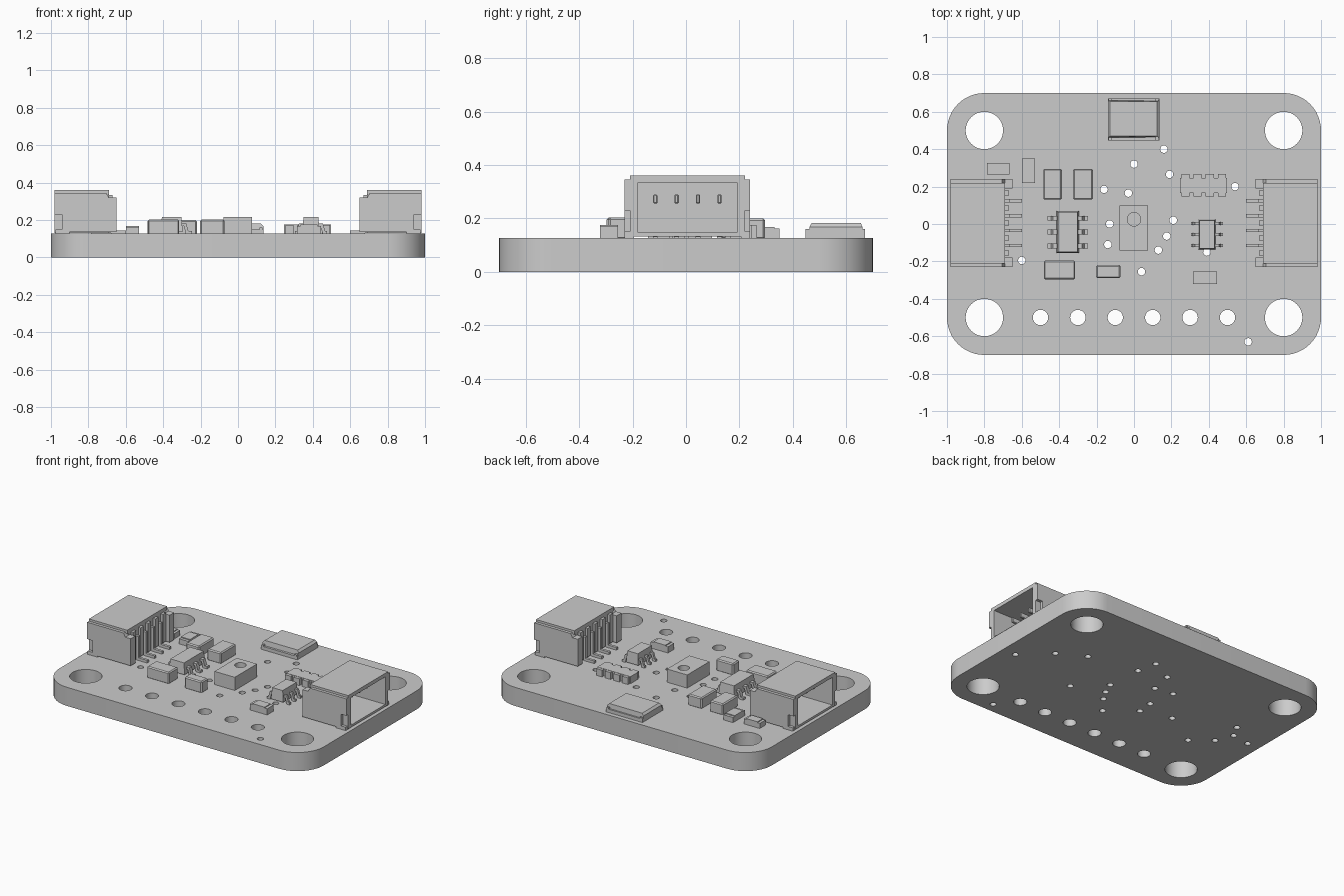
import bpy, bmesh, math
from mathutils import Vector

old = bpy.data.objects.get("Cube")
if old:
    bpy.data.objects.remove(old, do_unlink=True)

grey = bpy.data.materials.new("neutral grey")
grey.use_nodes = True
grey.diffuse_color = (0.6, 0.6, 0.6, 1)
grey.node_tree.nodes["Principled BSDF"].inputs["Base Color"].default_value = (0.6, 0.6, 0.6, 1)
TOP = 0.127  # upper face of the board


class Part:
    """Collects boxes and prisms into one named mesh."""
    def __init__(self):
        self.bm = bmesh.new()

    def box(self, x0, x1, y0, y1, z0, z1, bevel=0):
        made = bmesh.ops.create_cube(self.bm, size=1)["verts"]
        for v in made:
            v.co = ((x0 + x1) / 2 + v.co.x * (x1 - x0), (y0 + y1) / 2 + v.co.y * (y1 - y0),
                    (z0 + z1) / 2 + v.co.z * (z1 - z0))
        if bevel:
            edges = list({e for v in made for e in v.link_edges})
            bmesh.ops.bevel(self.bm, geom=edges, offset=bevel, segments=1, affect='EDGES')
        return made

    def prism(self, pts, y0, y1):
        """Extrudes an x-z outline along y."""
        face = self.bm.faces.new([self.bm.verts.new((x, y0, z)) for x, z in pts])
        out = bmesh.ops.extrude_face_region(self.bm, geom=[face])["geom"]
        for v in out:
            if isinstance(v, bmesh.types.BMVert):
                v.co.y = y1

    def done(self, name, loc=(0, 0, 0), turn=0):
        bmesh.ops.recalc_face_normals(self.bm, faces=self.bm.faces)
        mesh = bpy.data.meshes.new(name)
        self.bm.to_mesh(mesh)
        self.bm.free()
        mesh.materials.append(grey)
        obj = bpy.data.objects.new(name, mesh)
        obj.location, obj.rotation_euler.z = loc, turn
        bpy.context.collection.objects.link(obj)
        return obj


def circle(x, y, r, n):
    return [(x + r * math.cos(math.tau * i / n), y + r * math.sin(math.tau * i / n)) for i in range(n)]


def plate(name, loops, z0, z1):
    """Filled outline with holes, given thickness."""
    curve = bpy.data.curves.new(name, 'CURVE')
    curve.dimensions, curve.fill_mode = '2D', 'BOTH'
    curve.extrude = (z1 - z0) / 2
    for loop in loops:
        s = curve.splines.new('POLY')
        s.points.add(len(loop) - 1)
        for p, (x, y) in zip(s.points, loop):
            p.co = (x, y, 0, 1)
        s.use_cyclic_u = True
    curve.materials.append(grey)
    obj = bpy.data.objects.new(name, curve)
    obj.location.z = (z0 + z1) / 2
    bpy.context.collection.objects.link(obj)
    bpy.ops.object.select_all(action='DESELECT')
    obj.select_set(True)
    bpy.context.view_layer.objects.active = obj
    bpy.ops.object.convert(target='MESH')
    bpy.ops.object.shade_smooth_by_angle(angle=math.radians(30))
    return obj


# Circuit board with mounting holes, pin holes and vias
outline = []
for k, (cx, cy) in enumerate([(0.8, 0.5), (-0.8, 0.5), (-0.8, -0.5), (0.8, -0.5)]):
    for i in range(13):
        a = math.pi / 2 * (k + i / 12)
        outline.append((cx + 0.2 * math.cos(a), cy + 0.2 * math.sin(a)))
loops = [outline]
loops += [circle(sx * 0.8, sy * 0.5, 0.1, 48) for sx in (-1, 1) for sy in (-1, 1)]
loops += [circle(-0.5 + 0.2 * i, -0.5, 0.041, 32) for i in range(6)]
vias = [(0, .32), (.16, .4), (.19, .265), (.54, .2), (-.16, .185), (-.03, .165), (-.13, 0), (.21, .02),
        (-.14, -.11), (.175, -.065), (.13, -.14), (.39, -.15), (-.6, -.195), (.04, -.255), (.61, -.63),
        (.9, -.07), (.72, .1), (-.35, -.05), (-.73, .12), (-.78, .03), (-.73, -.09), (-.91, .01)]
loops += [circle(x, y, 0.02, 16) for x, y in vias]
plate("circuit_board", loops, 0, TOP)

# Sensor chip with a round port
port = plate("sensor_chip", [[(-.078, -.142), (.075, -.142), (.075, .098), (-.078, .098)],
                             circle(0, .025, .036, 32)], .17, .217)
p = Part()
p.box(-.078, .075, -.142, .098, TOP, .171)
p.done("sensor_chip_base")


# Side connector, modelled opening toward +x and centred on y = 0
def connector(name, loc, turn):
    p = Part()
    p.box(.69, .98, -.215, .215, .335, .36)             # roof
    p.box(.69, .98, -.215, .215, .132, .147)            # floor
    p.box(.69, .735, -.2, .2, .14, .345)                # back wall
    for s in (-1, 1):
        a, b = sorted((s * .185, s * .235))
        p.prism([(.65, .135), (.94, .135), (.94, .23), (.98, .23), (.98, .345),
                 (.705, .345), (.69, .32), (.65, .32)], a, b)
        a, b = sorted((s * .185, s * .215))
        p.box(.93, .98, a, b, .135, .24)
        a, b = sorted((s * .2, s * .235))
        p.box(.9, .975, a, b, TOP, .15)                 # solder tab
    for i in range(5):                                  # ribs between the leads
        y = -.16 + .08 * i
        p.box(.672, .7, y - .016, y + .016, .14, .335)
    p.done(name + "_housing", loc, turn)

    p = Part()
    for i in range(4):
        y = -.12 + .08 * i
        p.box(.665, .695, y - .009, y + .009, .13, .29)
        p.box(.6, .68, y - .009, y + .009, TOP, .145)
        p.box(.72, .89, y - .008, y + .008, .255, .29, .004)
    p.done(name + "_pins", loc, turn)


connector("left_connector", (0, .005, 0), 0)
connector("right_connector", (0, .005, 0), math.pi)


# Small packages with gull-wing leads
def lead_chip(name, cx, cy, hw, hd, reach, pitch, lw):
    p = Part()
    made = p.box(-hw, hw, -hd, hd, .14, .217)
    for v in made:
        if v.co.z > .2:
            v.co.x *= .86
            v.co.y *= .94
    for s in (-1, 1):
        for i in (-1, 0, 1):
            pts = [(hw * .9, .182), (hw + .018, .182), (hw + .03, .142), (reach, .142),
                   (reach, TOP), (hw + .016, TOP), (hw + .006, .167), (hw * .9, .167)]
            p.prism([(s * x, z) for x, z in pts], i * pitch - lw, i * pitch + lw)
    p.done(name, (cx, cy, 0))


lead_chip("regulator_chip", -.355, -.043, .06, .113, .108, .074, .013)
lead_chip("level_shifter_chip", .39, -.056, .046, .08, .085, .058, .008)


# Capacitors are softly bevelled blocks
for i, (x0, x1, y0, y1, z) in enumerate([(-.485, -.385, .13, .295, .2), (-.325, -.22, .13, .295, .2),
                                        (-.482, -.315, -.297, -.195, .203), (-.202, -.072, -.29, -.22, .203)]):
    p = Part()
    p.box(x0, x1, y0, y1, TOP - .005, z, .007)
    p.done(f"capacitor_{i + 1}")


# Resistors have raised end caps around a thinner body
def resistor(name, x, y, hl, hw, z, turn):
    p = Part()
    p.box(-hl * .7, hl * .7, -hw, hw, TOP, z)
    for s in (-1, 1):
        a, b = sorted((s * hl, s * hl * .65))
        p.box(a, b, -hw, hw, TOP - .002, z - .006)
    p.done(name, (x, y, 0), turn)


resistor("resistor_1", -.725, .295, .06, .03, .168, 0)
resistor("resistor_2", -.565, .285, .065, .035, .168, math.pi / 2)
resistor("resistor_3", .38, -.288, .065, .033, .175, 0)

# Resistor array with four scalloped terminals
p = Part()
p.box(.247, .498, .166, .246, TOP, .175)
for i in range(4):
    x = .275 + .065 * i
    p.box(x - .022, x + .022, .146, .266, TOP, .173)
p.done("resistor_array")

# Indicator block with sloped long sides
p = Part()
p.prism([(-.14, TOP), (.135, TOP), (.135, .168), (.122, .182), (-.127, .182), (-.14, .168)], .462, .66)
for v in p.bm.verts:
    if v.co.z > .175:
        v.co.y = .47 if v.co.y < .5 else .655
for x in (-.135, .115):
    p.box(x, x + .015, .447, .67, TOP, .16)
p.box(-.14, .135, .447, .67, TOP, .15)
p.done("indicator_light")
